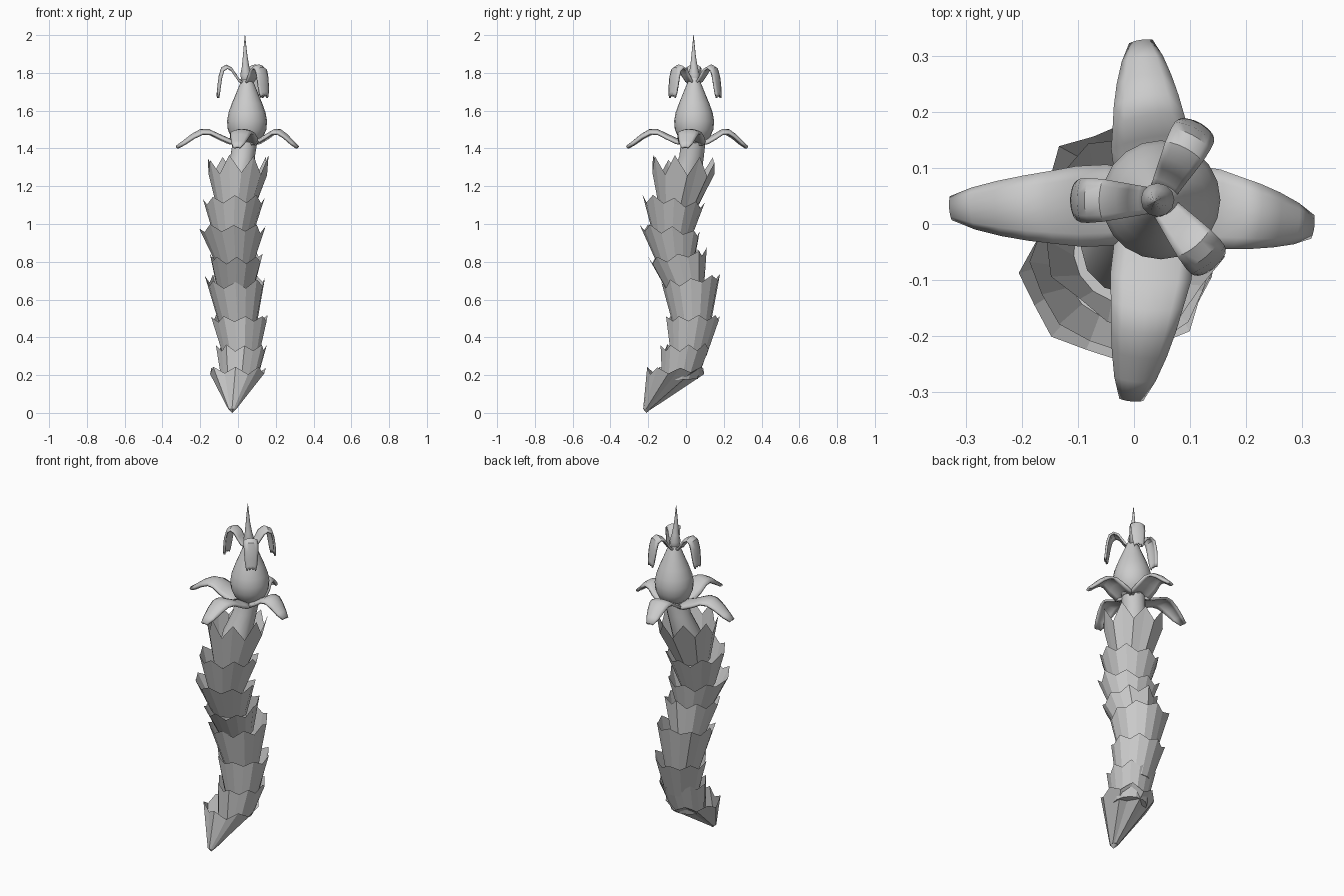
import bpy, bmesh, math, random
from mathutils import Vector

if "Cube" in bpy.data.objects:
    bpy.data.objects.remove(bpy.data.objects["Cube"])

random.seed(4)


def make_object(name, verts, faces, smooth=False):
    mesh = bpy.data.meshes.new(name)
    mesh.from_pydata([tuple(v) for v in verts], [], faces)
    bm = bmesh.new()
    bm.from_mesh(mesh)
    bmesh.ops.recalc_face_normals(bm, faces=bm.faces)
    bm.to_mesh(mesh)
    bm.free()
    obj = bpy.data.objects.new(name, mesh)
    bpy.context.collection.objects.link(obj)
    if smooth:
        for o in bpy.context.selected_objects:
            o.select_set(False)
        obj.select_set(True)
        bpy.context.view_layer.objects.active = obj
        bpy.ops.object.shade_smooth_by_angle(angle=math.radians(40))
    return obj


def loft(name, rings, sides, smooth=True):
    """Tube through (x, y, z, radius) stations."""
    verts, faces = [], []
    for x, y, z, r in rings:
        for k in range(sides):
            a = 2 * math.pi * k / sides
            verts.append((x + r * math.cos(a), y + r * math.sin(a), z))
    for i in range(len(rings) - 1):
        for k in range(sides):
            n = (k + 1) % sides
            faces.append((i * sides + k, i * sides + n, (i + 1) * sides + n, (i + 1) * sides + k))
    faces.append(tuple(range(sides)))
    faces.append(tuple((len(rings) - 1) * sides + k for k in range(sides)))
    return make_object(name, verts, faces, smooth)


def leaf_cup(name, base, base_r, rim, rx, ry, jag, teeth, tilt=0.0):
    """Open faceted cup with a toothed rim; each tooth is a pair of folded faces."""
    n = teeth * 2
    phase = random.uniform(0, 0.6)
    low, top = [], []
    for k in range(n):
        a = 2 * math.pi * k / n + phase
        c, s = math.cos(a), math.sin(a)
        peak = k % 2 == 0
        w = random.uniform(0.95, 1.04) * (1.0 if peak else 0.93)
        h = random.uniform(0.4, 1.0) * jag if peak else -random.uniform(0.5, 1.0) * jag
        low.append(Vector((base[0] + base_r * c, base[1] + base_r * s, base[2] + tilt * base_r * s)))
        top.append(Vector((rim[0] + rx * w * c, rim[1] + ry * w * s, rim[2] + h + tilt * ry * s)))
    faces = [(k, (k + 1) % n, n + (k + 1) % n, n + k) for k in range(n)]
    faces.append(tuple(range(n)))
    return make_object(name, low + top, faces)


def petal(name, centre, angle, path, cup, thickness, fringe=0.0, bend=0.0):
    """Curved blade: path holds (distance, height, half width)."""
    a = math.radians(angle)
    out, side = Vector((math.cos(a), math.sin(a), 0)), Vector((-math.sin(a), math.cos(a), 0))
    cols = 6
    verts, faces = [], []
    for i, (d, z, w) in enumerate(path):
        for j in range(cols + 1):
            t = 2 * j / cols - 1
            drop = cup * w * t * t
            p = Vector((centre[0], centre[1], z - drop)) + out * (d - drop * 0.5)
            p += side * (w * t + bend * d * d)
            if i == len(path) - 1:
                p.z += fringe * (j % 2)
            verts.append(p)
    m = cols + 1
    for i in range(len(path) - 1):
        for j in range(cols):
            faces.append((i * m + j, i * m + j + 1, (i + 1) * m + j + 1, (i + 1) * m + j))
    obj = make_object(name, verts, faces, True)
    mod = obj.modifiers.new("thickness", 'SOLIDIFY')
    mod.thickness = thickness
    mod.offset = 0
    return obj


# Rims of the stacked leaf cups: x, y, z, x radius, y radius, jag, tilt
rims = [
    (0.00, -0.05, 0.225, 0.155, 0.155, 0.022, 0.0),
    (0.02, 0.00, 0.35, 0.135, 0.13, 0.025, 0.05),
    (0.01, 0.04, 0.50, 0.15, 0.145, 0.02, 0.0),
    (-0.015, 0.025, 0.70, 0.165, 0.16, 0.025, 0.15),
    (-0.01, -0.045, 0.83, 0.145, 0.155, 0.022, 0.15),
    (-0.03, -0.08, 0.965, 0.17, 0.16, 0.025, -0.1),
    (-0.02, -0.065, 1.12, 0.17, 0.165, 0.025, -0.1),
    (0.00, -0.01, 1.31, 0.17, 0.175, 0.055, -0.05),
]
prev = None
for i, (x, y, z, rx, ry, jag, tilt) in enumerate(rims):
    if prev is None:
        leaf_cup("leaf_cup_1", (-0.03, -0.205, 0.02), 0.022, (x, y, z), rx, ry, jag, 7)
    else:
        base = (prev[0] * 0.65 + x * 0.35, prev[1] * 0.65 + y * 0.35, prev[2] - 0.05)
        leaf_cup(f"leaf_cup_{i + 1}", base, 0.095, (x, y, z), rx, ry, jag, 8, tilt)
    prev = (x, y, z)
make_object("root_tip", [(-0.03, -0.21, 0)] + [
    (-0.03 + 0.022 * math.cos(k * math.pi / 4), -0.205 + 0.022 * math.sin(k * math.pi / 4), 0.021)
    for k in range(8)], [(0, k + 1, (k + 1) % 8 + 1) for k in range(8)])

# Stalk between the leaves and the flower
loft("stalk", [(-0.01, -0.04, 1.10, 0.085), (0.0, 0.0, 1.25, 0.08), (0.025, 0.03, 1.36, 0.065),
               (0.04, 0.04, 1.45, 0.065)], 12)

# Seed bulb and its spike
bx, by = 0.048, 0.043
loft("bulb", [(bx, by, z, r) for z, r in (
    (1.43, 0.055), (1.46, 0.085), (1.50, 0.102), (1.545, 0.106), (1.59, 0.098), (1.64, 0.08),
    (1.69, 0.059), (1.73, 0.043), (1.755, 0.032), (1.78, 0.02))], 20)
loft("spike", [(0.046, by, 1.74, 0.018), (0.044, by, 1.765, 0.027), (0.042, by, 1.79, 0.03),
               (0.04, 0.042, 1.83, 0.02), (0.038, 0.04, 1.89, 0.012), (0.037, 0.04, 1.95, 0.006),
               (0.037, 0.04, 2.0, 0.001)], 12)

# Four wide drooping lower petals
for i, (angle, reach) in enumerate([(-7, 0.275), (99, 0.285), (185, 0.37), (265, 0.355)]):
    shape = [(0.1, 1.435, 0.05), (0.27, 1.45, 0.07), (0.42, 1.475, 0.07), (0.55, 1.497, 0.062),
             (0.66, 1.495, 0.055), (0.78, 1.47, 0.046), (0.9, 1.435, 0.034), (1.0, 1.408, 0.018)]
    petal(f"lower_petal_{i + 1}", (0.045, 0.04), angle,
          [(d * reach, z, w) for d, z, w in shape], 0.3, 0.014, bend=-0.15)

# Three hooked upper petals with fringed ends
for i, angle in enumerate([62, 180, -50]):
    shape = [(0.015, 1.75, 0.02), (0.04, 1.765, 0.025), (0.06, 1.795, 0.029), (0.08, 1.825, 0.032),
             (0.105, 1.838, 0.035), (0.127, 1.825, 0.037), (0.139, 1.785, 0.037),
             (0.145, 1.74, 0.034), (0.149, 1.70, 0.029), (0.151, 1.675, 0.022)]
    petal(f"upper_petal_{i + 1}", (0.043, 0.042), angle, shape, 0.35, 0.012, fringe=0.012)
